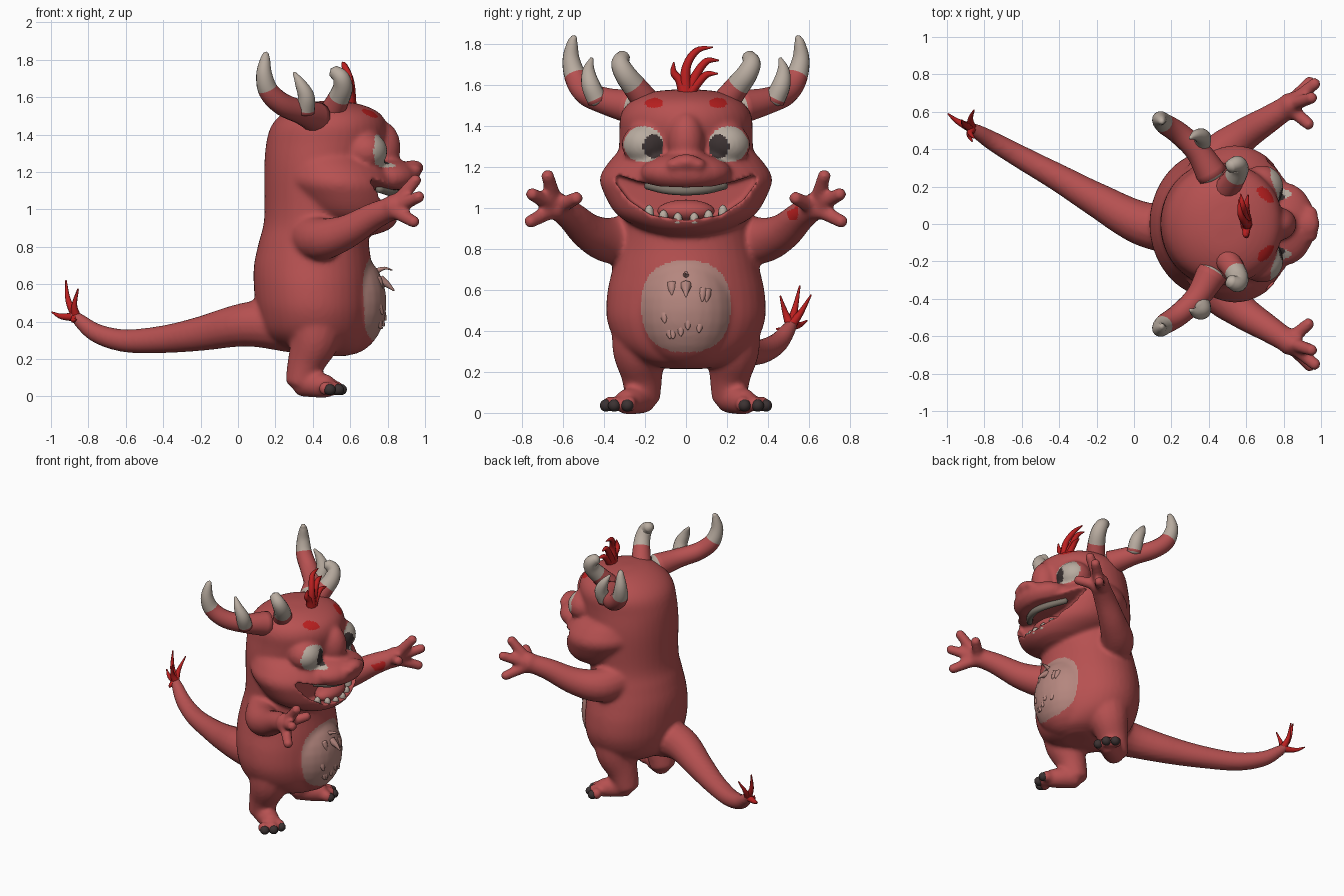
import bpy, bmesh, math, random
from mathutils import Vector, Matrix

if "Cube" in bpy.data.objects:
    bpy.data.objects.remove(bpy.data.objects["Cube"])
random.seed(4)


def material(name, rgb):
    m = bpy.data.materials.new(name)
    m.use_nodes = True
    m.diffuse_color = (*rgb, 1)
    m.node_tree.nodes["Principled BSDF"].inputs["Base Color"].default_value = (*rgb, 1)
    return m


SKIN = material("skin_red", (.47, .082, .082))
IVORY = material("ivory", (.48, .41, .35))
TAN = material("belly_tan", (.46, .24, .21))
SCARLET = material("scarlet", (.5, .014, .014))
DARK = material("dark_claw", (.045, .032, .032))
GREY = material("shaded_tooth", (.2, .17, .14))


def spline(pts, n=5):
    """Catmull-Rom interpolation of tuples of any length."""
    p = [tuple(2 * a - b for a, b in zip(pts[0], pts[1]))] + list(pts)
    p.append(tuple(2 * a - b for a, b in zip(pts[-1], pts[-2])))
    out = []
    for i in range(1, len(p) - 2):
        for k in range(n):
            t = k / n
            out.append([.5 * (2 * b + (c - a) * t + (2 * a - 5 * b + 4 * c - d) * t * t
                              + (3 * b - a - 3 * c + d) * t ** 3)
                        for a, b, c, d in zip(*p[i - 1:i + 3])])
    return out + [list(pts[-1])]


def skin_rings(bm, rings, start, end):
    """Join rings of points into a closed shell with a pole at each end."""
    vs = [[bm.verts.new(c) for c in ring] for ring in rings]
    n = len(vs[0])
    faces = []
    for i in range(len(vs) - 1):
        faces.append([bm.faces.new((vs[i][j], vs[i][(j + 1) % n], vs[i + 1][(j + 1) % n], vs[i + 1][j]))
                      for j in range(n)])
    for ring, pole in ((vs[0][::-1], start), (vs[-1], end)):
        v = bm.verts.new(pole)
        for j in range(n):
            bm.faces.new((ring[j], ring[(j + 1) % n], v))
    return faces


def tube(bm, path, sides=16):
    """Round limb along (x, y, z, radius) points."""
    pts = spline(path)
    cs = [Vector(p[:3]) for p in pts]
    rings = []
    side = None
    for i, c in enumerate(cs):
        t = (cs[min(i + 1, len(cs) - 1)] - cs[max(i - 1, 0)]).normalized()
        side = t.orthogonal() if side is None else side - t * side.dot(t)
        side.normalize()
        up = t.cross(side)
        r = max(pts[i][3], .003)
        rings.append([c + r * (side * math.cos(a) + up * math.sin(a))
                      for a in (math.tau * k / sides for k in range(sides))])
    return skin_rings(bm, rings, cs[0] - (cs[1] - cs[0]).normalized() * pts[0][3] * .5, cs[-1] + t * pts[-1][3] * .6)


def stack(bm, levels, sides=40):
    """Upright mass from (z, back x, front x, half width) levels."""
    rings = []
    for z, x0, x1, w in spline(levels):
        rings.append([Vector(((x0 + x1) / 2 + (x1 - x0) / 2 * math.cos(a), w * math.sin(a), z))
                      for a in (math.tau * k / sides for k in range(sides))])
    ends = [sum(r, Vector()) / sides for r in (rings[0], rings[-1])]
    skin_rings(bm, rings, *ends)


def ball(bm, centre, size):
    bmesh.ops.create_uvsphere(bm, u_segments=24, v_segments=14, radius=1,
                              matrix=Matrix.Translation(centre) @ Matrix.Diagonal((*size, 1)))


def finish(bm, name, mats):
    bmesh.ops.recalc_face_normals(bm, faces=bm.faces)
    me = bpy.data.meshes.new(name)
    bm.to_mesh(me)
    bm.free()
    for m in mats:
        me.materials.append(m)
    me.shade_smooth()
    ob = bpy.data.objects.new(name, me)
    bpy.context.collection.objects.link(ob)
    return ob


def flip(path, s):
    return [(p[0], p[1] * s, *p[2:]) for p in path]


# Torso and skull
bm = bmesh.new()
stack(bm, [(.215, .42, .58, .1), (.25, .25, .66, .22), (.33, .14, .7, .33), (.45, .1, .72, .385),
           (.58, .085, .72, .385), (.7, .085, .715, .36), (.82, .11, .7, .335), (.95, .14, .7, .32),
           (1.2, .14, .74, .33), (1.35, .15, .79, .325), (1.45, .18, .795, .32), (1.52, .25, .75, .27),
           (1.565, .35, .64, .17), (1.58, .45, .5, .03)])
# Belly, muzzle, snout and brow ridge
ball(bm, (.585, 0, .5), (.21, .24, .28))
stack(bm, [(.865, .6, .74, .1), (.9, .44, .82, .22), (.97, .33, .865, .34), (1.08, .25, .87, .405),
           (1.15, .21, .86, .42), (1.22, .21, .82, .38), (1.29, .2, .75, .32), (1.36, .22, .7, .28)])
ball(bm, (.8, 0, 1.17), (.17, .225, .1))
ball(bm, (.77, 0, 1.33), (.1, .09, .14))
ball(bm, (.935, 0, 1.222), (.06, .07, .042))
# Tail
tube(bm, [(.3, -.03, .38, .15), (.05, 0, .385, .12), (-.2, .13, .335, .093), (-.4, .245, .305, .075),
          (-.6, .355, .297, .063), (-.75, .44, .335, .053), (-.84, .495, .4, .04), (-.89, .525, .45, .025)])
for s in (1, -1):
    # Nostrils and eyeballs
    ball(bm, (.935, .06 * s, 1.21), (.05, .038, .034))
    ball(bm, (.685, .195 * s, 1.31), (.115, .12, .105))
    # Arms, palms and fingers
    tube(bm, flip([(.38, .2, .86, .13), (.45, .36, .84, .115), (.58, .47, .88, .092),
                   (.72, .56, .96, .074), (.82, .625, 1.005, .064)], s))
    ball(bm, (.83, .635 * s, 1.01), (.06, .068, .072))
    for tip in ((.965, .68, 1.175), (.985, .765, 1.075), (.955, .775, .925), (.95, .52, 1.055)):
        root, end = Vector((.82, .63, 1.0)), Vector(tip)
        tube(bm, flip([(*root, .042), (*root.lerp(end, .55), .036), (*root.lerp(end, .97), .033)], s))
    # Legs, feet and toes
    tube(bm, flip([(.42, .2, .42, .17), (.41, .225, .3, .135), (.365, .215, .18, .102), (.335, .21, .06, .085)], s))
    tube(bm, flip([(.33, .2, .07, .07), (.42, .255, .062, .07), (.49, .3, .05, .06)], s))
    for x, y in ((.53, .275), (.515, .335), (.47, .375)):
        ball(bm, (x, y * s, .042), (.042, .036, .04))
body = finish(bm, "body", [SKIN])

# Mouth cutter: a wide smile pushed through the muzzle
half = [(0, 1.1), (.13, 1.105), (.24, 1.13), (.345, 1.165), (.34, 1.12), (.28, 1.04), (.17, .965), (0, .94)]
smile = half + [(-y, z) for y, z in half[-2:0:-1]]
bm = bmesh.new()
rim = bm.faces.new([bm.verts.new((.69, y, z)) for y, z in smile])
ext = bmesh.ops.extrude_face_region(bm, geom=[rim])
bmesh.ops.translate(bm, vec=(.5, 0, 0), verts=[v for v in ext["geom"] if isinstance(v, bmesh.types.BMVert)])
cutter = finish(bm, "mouth_cutter", [SKIN])
cutter.hide_render = True
cutter.hide_set(True)


def fuse(ob, iterations):
    rm = ob.modifiers.new("fuse", "REMESH")
    rm.mode, rm.voxel_size = "VOXEL", .011
    sm = ob.modifiers.new("soften", "SMOOTH")
    sm.factor, sm.iterations = .5, iterations


# Fuse the parts, cut the mouth and soften the lips
fuse(body, 8)
cut = body.modifiers.new("mouth", "BOOLEAN")
cut.operation, cut.solver, cut.object = "DIFFERENCE", "EXACT", cutter
fuse(body, 4)
fused = bpy.data.meshes.new_from_object(body.evaluated_get(bpy.context.evaluated_depsgraph_get()))
body.modifiers.clear()
body.data = fused
fused.materials.clear()
for m in (SKIN, IVORY, TAN, SCARLET, DARK):
    fused.materials.append(m)


def inside(y, z, cy, cz, ry, rz, power=2):
    return abs((y - cy) / ry) ** power + abs((z - cz) / rz) ** power < 1


# Painted eyes, brows, belly and palm mark
for f in fused.polygons:
    x, y, z = f.center
    w = abs(y)
    f.material_index = 0
    if x > .64:
        if inside(w, z, .16, 1.3, .05, .058):
            f.material_index = 4
        elif x > .69 and inside(w, z, .207, 1.31, .097, .088):
            f.material_index = 1
        elif inside(w, z, .155, 1.512, .045, .024):
            f.material_index = 3
        elif inside(w, z, 0, .52, .218, .225, 2.4):
            f.material_index = 2
    if f.normal.y < -.6 and f.normal.z < .35 and (f.center - Vector((.77, .535, .985))).length < .05:
        f.material_index = 3
fused.shade_smooth()

# Belly fur: low lumps and two small wisps
bm = bmesh.new()
for k in range(9):
    y, z = random.uniform(-.12, .12), random.uniform(.36, .62)
    bulge = 1 - (y / .24) ** 2 - ((z - .5) / .28) ** 2
    x = .585 + .21 * math.sqrt(bulge) - .018
    tube(bm, [(x - .012, y, z + .03, .026), (x + .004, y, z, .02), (x + .02, y, z - .025, .004)], 8)
tube(bm, [(.74, 0, .67, .016), (.785, 0, .685, .008), (.825, .01, .675, .003)], 8)
tube(bm, [(.76, 0, .62, .03), (.795, 0, .6, .018), (.835, 0, .565, .004)], 8)
finish(bm, "belly_fur", [TAN])

# Horns: skin at the root, ivory beyond a given ring
horns = {
    "rear_horn": (16, [(.42, .26, 1.49, .085), (.34, .39, 1.52, .066), (.24, .485, 1.56, .06), (.165, .535, 1.63, .055),
                       (.14, .56, 1.72, .043), (.145, .555, 1.8, .027), (.15, .545, 1.835, .014)]),
    "middle_horn": (1, [(.36, .43, 1.52, .05), (.365, .465, 1.6, .045), (.335, .475, 1.67, .03), (.3, .46, 1.73, .008)]),
    "front_horn": (6, [(.49, .18, 1.5, .07), (.535, .245, 1.585, .06), (.56, .295, 1.65, .053),
                       (.55, .32, 1.705, .045), (.51, .305, 1.74, .033)]),
}
for s, side in ((1, "left"), (-1, "right")):
    for name, (split, path) in horns.items():
        bm = bmesh.new()
        rings = tube(bm, flip(path, s))
        for f in bm.faces:
            f.material_index = 1
        for ring in rings[:split]:
            for f in ring:
                f.material_index = 0
        finish(bm, side + "_" + name, [SKIN, IVORY])
    # Toe claws
    bm = bmesh.new()
    for x, y in ((.55, .285), (.535, .35), (.49, .39)):
        ball(bm, (x, y * s, .036), (.032, .03, .03))
    finish(bm, side + "_toe_claws", [DARK])

# Hair tuft on the crown
bm = bmesh.new()
for a, b, c in (((.6, 0, 1.68), (.57, .05, 1.765), (.56, .13, 1.785)),
                ((.59, .05, 1.65), (.58, .1, 1.715), (.57, .16, 1.72)),
                ((.6, -.03, 1.62), (.6, -.06, 1.66), (.61, -.06, 1.71)),
                ((.6, .05, 1.6), (.6, .1, 1.65), (.61, .155, 1.655))):
    tube(bm, [(.6, 0, 1.54, .035), (*a, .022), (*b, .017), (*c, .004)], 8)
finish(bm, "hair_tuft", [SCARLET])

# Tail tuft
bm = bmesh.new()
root = Vector((-.865, .51, .425))
for tip in ((-.995, .59, .45), (-.92, .555, .62), (-.855, .61, .575), (-.865, .44, .41), (-.855, .46, .57)):
    mid = root.lerp(Vector(tip), .5) + Vector((-.015, 0, -.01))
    tube(bm, [(*root, .026), (*mid, .015), (*tip, .004)], 8)
finish(bm, "tail_tuft", [SCARLET])

# Teeth and tongue
bm = bmesh.new()
tube(bm, [(.75, -.19, 1.11, .02), (.82, -.1, 1.09, .022), (.85, 0, 1.083, .022),
          (.82, .1, 1.09, .022), (.75, .19, 1.11, .02)])
finish(bm, "upper_teeth", [GREY])
bm = bmesh.new()
for y in (-.18, -.11, -.04, .04, .11, .18):
    x, z = .825 - 1.6 * y * y, .945 + 1.2 * y * y
    tube(bm, [(x, y, z - .02, .024), (x, y, z + .01, .021), (x, y, z + .025, .012)], 10)
finish(bm, "lower_teeth", [IVORY])
bm = bmesh.new()
ball(bm, (.75, 0, .985), (.08, .14, .055))
finish(bm, "tongue", [SKIN])
